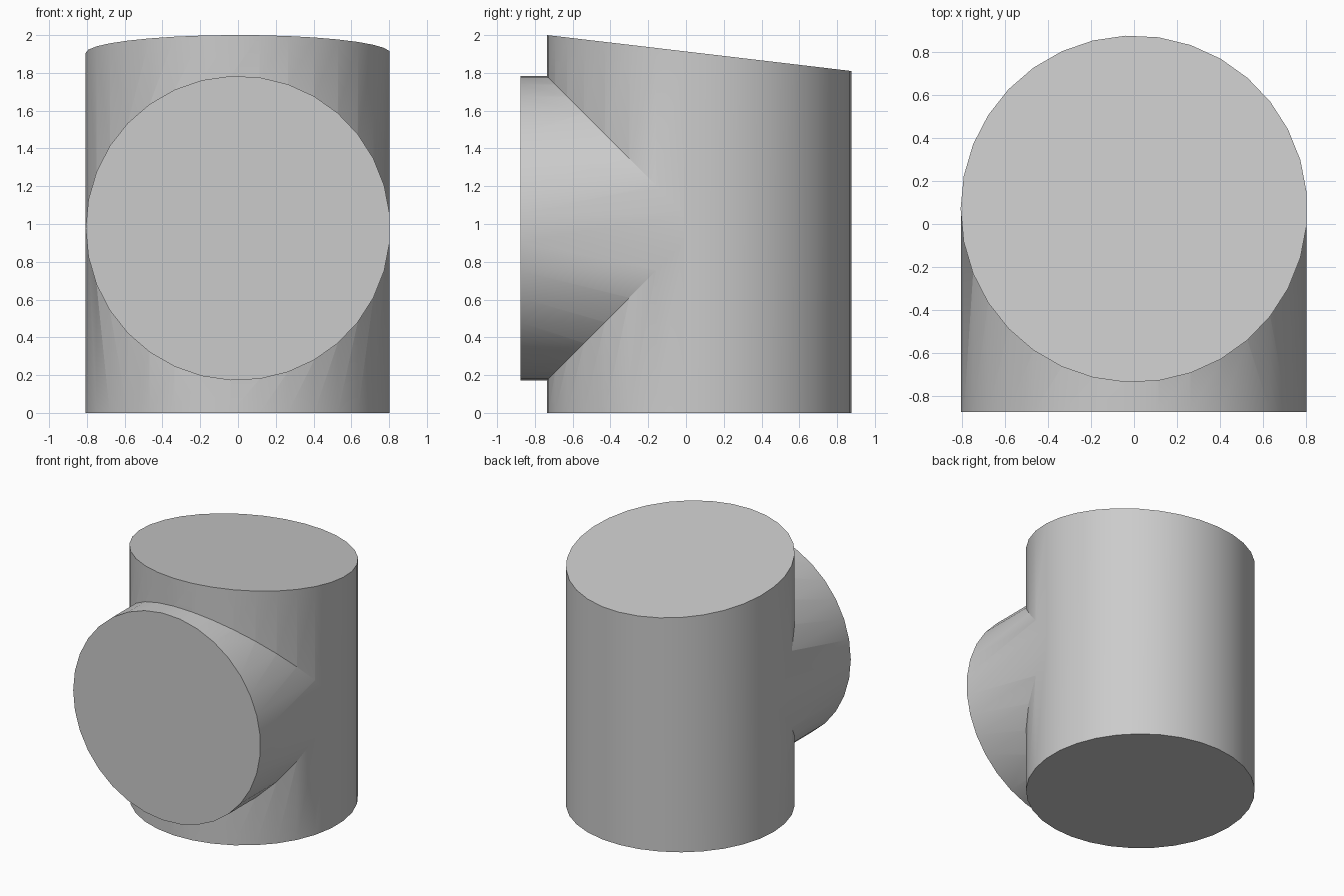
import bpy
import bmesh
from math import cos, sin, tau, pi
from mathutils import Vector

if "Cube" in bpy.data.objects:
    bpy.data.objects.remove(bpy.data.objects["Cube"], do_unlink=True)

SIDES = 33
RADIUS = 0.807
AXIS_Y = 0.07      # upright pipe axis
BRANCH_Z = 0.978   # branch pipe axis
FRONT_Y = -0.875

grey = bpy.data.materials.new("plain_grey")
grey.use_nodes = True
grey.diffuse_color = (0.6, 0.6, 0.6, 1)
grey.node_tree.nodes["Principled BSDF"].inputs["Base Color"].default_value = (0.6, 0.6, 0.6, 1)


def prism(name, start, end):
    """Closed tube whose two end rings come from functions of the angle."""
    bm = bmesh.new()
    angles = [pi + tau * i / SIDES for i in range(SIDES)]
    rings = [[bm.verts.new(place(a)) for a in angles] for place in (start, end)]
    for i in range(SIDES):
        j = (i + 1) % SIDES
        bm.faces.new((rings[0][i], rings[0][j], rings[1][j], rings[1][i]))
    for ring in rings:
        bm.faces.new(ring)
    bmesh.ops.recalc_face_normals(bm, faces=bm.faces[:])
    mesh = bpy.data.meshes.new(name)
    bm.to_mesh(mesh)
    bm.free()
    mesh.materials.append(grey)
    obj = bpy.data.objects.new(name, mesh)
    bpy.context.collection.objects.link(obj)
    return obj


def upright(top):
    def place(a):
        y = RADIUS * sin(a)
        # the top is a slanted cut, falling towards the back
        z = 1.905 - 0.118 * y if top else 0
        return Vector((RADIUS * cos(a), AXIS_Y + y, z))
    return place


def branch(y):
    r = RADIUS * 0.999
    return lambda a: Vector((r * cos(a), y, BRANCH_Z + r * sin(a)))


# Upright pipe with the branch pipe joined into its front
body = prism("pipe_tee", upright(False), upright(True))
stub = prism("branch_pipe", branch(FRONT_Y), branch(AXIS_Y))

join = body.modifiers.new("join_branch", 'BOOLEAN')
join.operation = 'UNION'
join.solver = 'EXACT'
join.object = stub

bpy.ops.object.select_all(action='DESELECT')
body.select_set(True)
bpy.context.view_layer.objects.active = body
bpy.ops.object.modifier_apply(modifier=join.name)
bpy.data.objects.remove(stub, do_unlink=True)

# Smooth walls, crisp rims
bpy.ops.object.shade_smooth_by_angle(angle=pi / 6)
